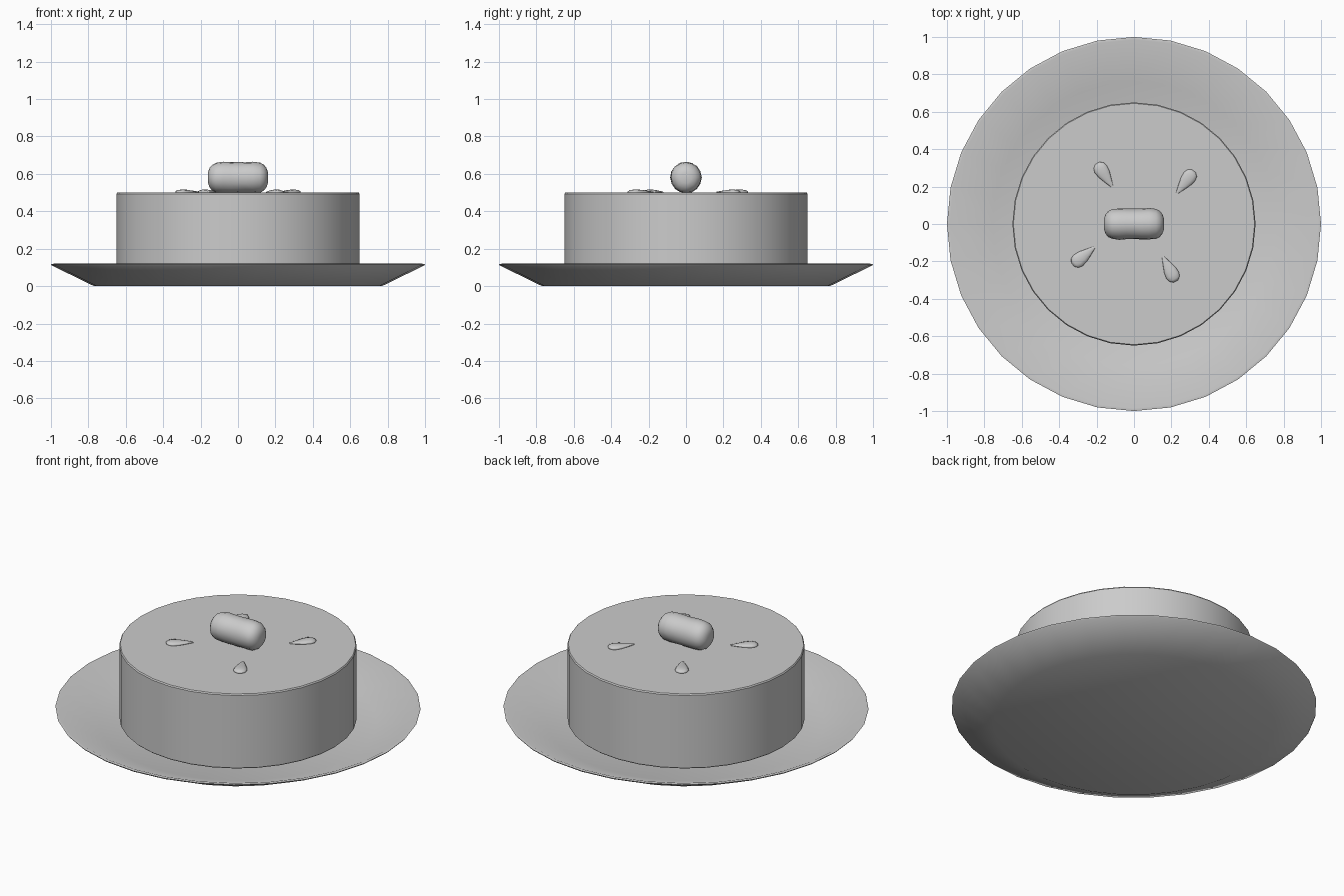
import bpy, math, random
from mathutils import Vector

if "Cube" in bpy.data.objects:
    bpy.data.objects.remove(bpy.data.objects["Cube"])

random.seed(4)


def add_mesh(name, verts, faces, angle=35):
    me = bpy.data.meshes.new(name)
    me.from_pydata(verts, [], faces)
    ob = bpy.data.objects.new(name, me)
    bpy.context.collection.objects.link(ob)
    bpy.ops.object.select_all(action='DESELECT')
    ob.select_set(True)
    bpy.context.view_layer.objects.active = ob
    bpy.ops.object.shade_smooth_by_angle(angle=math.radians(angle))
    return ob


def lathe(name, profile, n=32, angle=35):
    """Revolve (radius, z) points around z, bottom to top, capping both ends."""
    verts = [(r * math.sin(2 * math.pi * i / n), -r * math.cos(2 * math.pi * i / n), z)
             for r, z in profile for i in range(n)]
    faces = [(k * n + i, k * n + (i + 1) % n, (k + 1) * n + (i + 1) % n, (k + 1) * n + i)
             for k in range(len(profile) - 1) for i in range(n)]
    last = (len(profile) - 1) * n
    faces += [tuple(reversed(range(n))), tuple(range(last, last + n))]
    return add_mesh(name, verts, faces, angle)


# shallow plate with a thin rim
lathe("plate", [(0.77, 0.0), (0.995, 0.11), (1.0, 0.117), (0.985, 0.12), (0.76, 0.03)])

# round cake, just above the plate floor
lathe("cake", [(0.645, 0.05), (0.65, 0.055), (0.65, 0.493), (0.645, 0.5)], 32)

# slightly lumpy blunt nut lying along x
half = [(0.16, 0.03), (0.152, 0.052), (0.138, 0.069), (0.118, 0.08), (0.08, 0.084), (0.04, 0.083)]
nut_profile = [(r, -z) for z, r in half] + [(0.083, 0)] + [(r, z) for z, r in reversed(half)]
nut = lathe("centre_nut", nut_profile, 16, 60)
for v in nut.data.vertices:
    s = 1 + random.uniform(-0.025, 0.015)
    x, y, z = v.co
    v.co = (z, y * s, -x * s + 0.58)

# flat teardrop seeds: rings along the length, narrow tip to rounded end
rings = [(0.0, 0.006), (0.04, 0.021), (0.08, 0.034), (0.112, 0.038), (0.134, 0.031), (0.148, 0.013)]
seeds = [((-0.117, 0.2), (-0.198, 0.325)), ((0.23, 0.166), (0.32, 0.284)),
         ((-0.212, -0.125), (-0.325, -0.216)), ((0.155, -0.175), (0.223, -0.306))]
for i, (tip, end) in enumerate(seeds):
    seed = lathe(f"seed_{i + 1}", [(w, t) for t, w in rings], 12, 60)
    axis = (Vector(end) - Vector(tip)).normalized()
    side = Vector((-axis.y, axis.x))
    for v in seed.data.vertices:
        x, y, z = v.co
        p = Vector(tip) + axis * z + side * x
        v.co = (p.x, p.y, 0.503 + y * 0.36)
